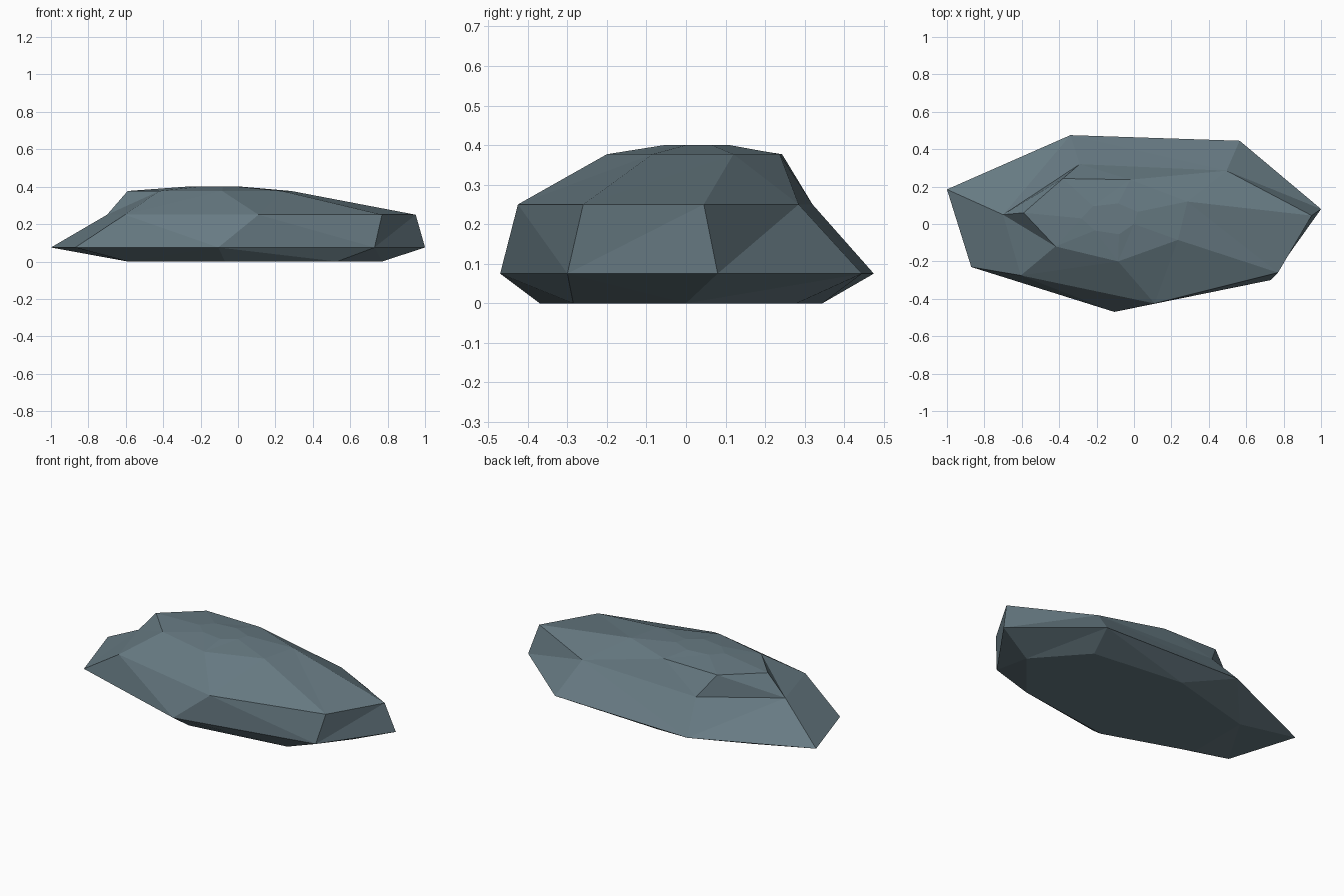
import bpy, bmesh

if "Cube" in bpy.data.objects:
    bpy.data.objects.remove(bpy.data.objects["Cube"])

# Irregular seven-sided outlines of the rock, stacked from ground to crown: (height, outline)
RINGS = [
    (0.0, [(-0.59, 0.20), (-0.05, 0.345), (0.52, 0.28), (0.77, 0.0),
           (0.53, -0.285), (-0.07, -0.37), (-0.59, -0.19)]),
    (0.075, [(-1.0, 0.185), (-0.34, 0.475), (0.565, 0.445), (1.0, 0.08),
             (0.73, -0.30), (-0.105, -0.47), (-0.87, -0.23)]),
    (0.25, [(-0.70, 0.05), (-0.29, 0.32), (0.495, 0.285), (0.95, 0.045),
            (0.77, -0.26), (0.11, -0.425), (-0.605, -0.275)]),
    (0.377, [(-0.59, 0.06), (-0.38, 0.243), (-0.02, 0.237), (0.285, 0.12),
             (0.235, -0.085), (-0.085, -0.20), (-0.42, -0.12)]),
    (0.40, [(-0.28, 0.03), (-0.22, 0.095), (-0.085, 0.11), (0.02, 0.065),
            (0.0, 0.0), (-0.08, -0.055), (-0.21, -0.035)]),
]

# Slate colour
slate = bpy.data.materials.new("slate grey")
slate.diffuse_color = (0.135, 0.195, 0.225, 1)
slate.use_nodes = True
slate.node_tree.nodes["Principled BSDF"].inputs["Base Color"].default_value = slate.diffuse_color

# Rock body: bridge neighbouring outlines, then close bottom and crown
bm = bmesh.new()
loops = [[bm.verts.new((x, y, z)) for x, y in outline] for z, outline in RINGS]
for low, high in zip(loops, loops[1:]):
    for i in range(len(low)):
        j = (i + 1) % len(low)
        bm.faces.new((low[i], high[i], high[j], low[j]))
bm.faces.new(loops[0])
bm.faces.new(loops[-1][::-1])

# Split the warped sides into crisp flat facets
bmesh.ops.triangulate(bm, faces=[f for f in bm.faces if len(f.verts) == 4],
                      quad_method='SHORT_EDGE')
bmesh.ops.recalc_face_normals(bm, faces=bm.faces)

mesh = bpy.data.meshes.new("flat_rock")
bm.to_mesh(mesh)
bm.free()
mesh.materials.append(slate)
rock = bpy.data.objects.new("flat_rock", mesh)
bpy.context.collection.objects.link(rock)
